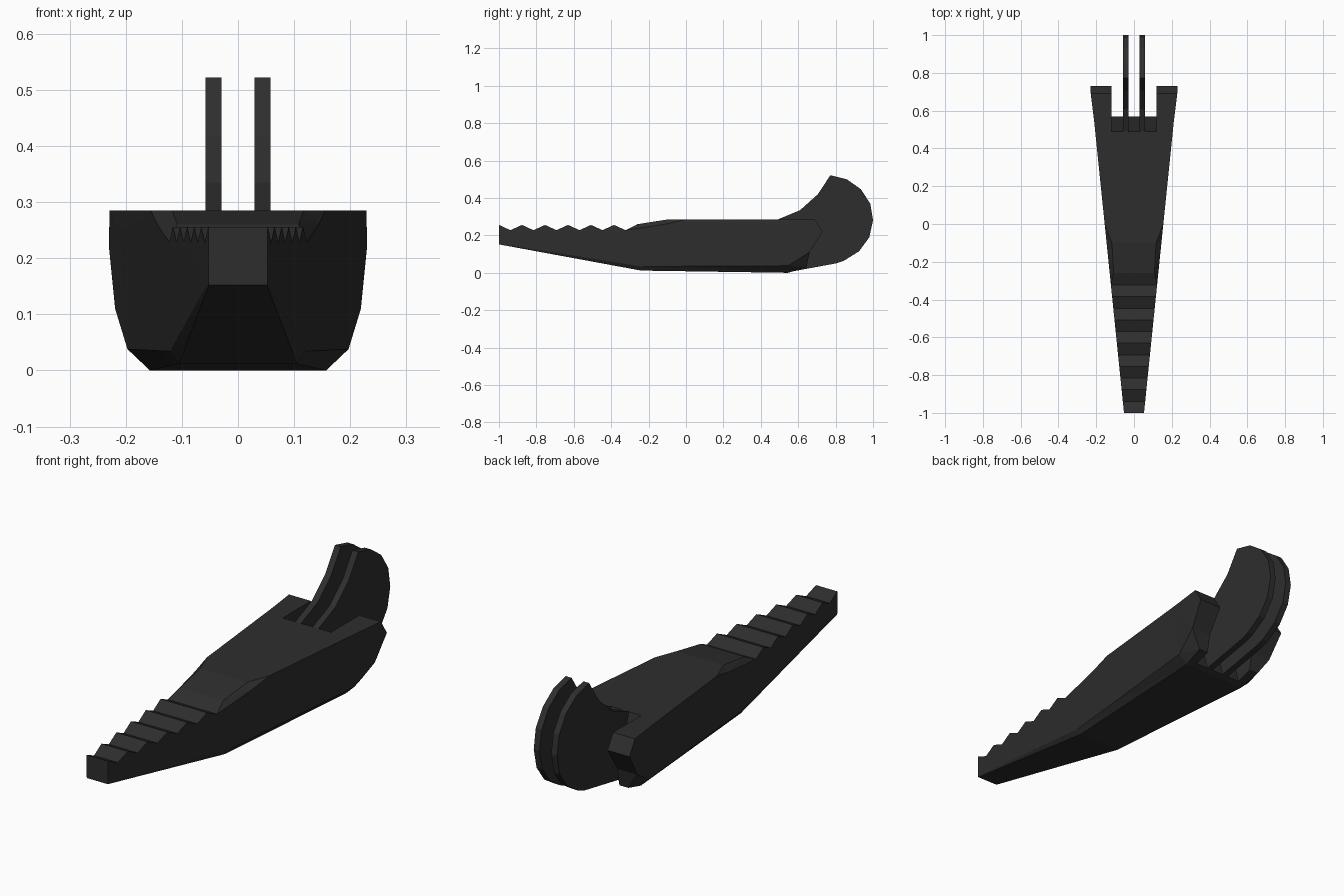
import bpy, bmesh

if "Cube" in bpy.data.objects:
    bpy.data.objects.remove(bpy.data.objects["Cube"])

mat = bpy.data.materials.new("black_plastic")
mat.diffuse_color = (0.027, 0.027, 0.027, 1)
mat.use_nodes = True
mat.node_tree.nodes["Principled BSDF"].inputs["Base Color"].default_value = mat.diffuse_color


def finish(name, bm):
    bmesh.ops.remove_doubles(bm, verts=bm.verts, dist=1e-5)
    bmesh.ops.recalc_face_normals(bm, faces=bm.faces)
    me = bpy.data.meshes.new(name)
    bm.to_mesh(me)
    bm.free()
    me.materials.append(mat)
    ob = bpy.data.objects.new(name, me)
    bpy.context.collection.objects.link(ob)
    return ob


def prism(name, profile, x0, x1):
    """Extrude a (y, z) side profile from x0 to x1."""
    bm = bmesh.new()
    f = bm.faces.new([bm.verts.new((x0, y, z)) for y, z in profile])
    r = bmesh.ops.extrude_face_region(bm, geom=[f])
    vs = [v for v in r["geom"] if isinstance(v, bmesh.types.BMVert)]
    bmesh.ops.translate(bm, verts=vs, vec=(x1 - x0, 0, 0))
    return finish(name, bm)


def lerp_table(y, table):
    """Interpolate rows of (y, values...)."""
    for a, b in zip(table, table[1:]):
        if y <= b[0] + 1e-9:
            t = (y - a[0]) / (b[0] - a[0])
            return [p + (q - p) * t for p, q in zip(a[1:], b[1:])]
    return list(table[-1][1:])


# Lower hull: y, lower side width, lower side height, bottom width, bottom height
LOWER = [(-1, .053, .157, .052, .152),
         (-.24, .121, .034, .105, .012),
         (.545, .197, .038, .157, 0)]


def ring(y, zt, zs, xt=None):
    w = .053 + (y + 1) * .1023
    wl, zl, wb, zb = lerp_table(y, LOWER)
    return [(w if xt is None else xt, y, zt), (w, y, zs), (wl, y, zl), (wb, y, zb)]


# Body: tapered loft with serrated grip at the front
rings = []
for i in range(12):
    y = -1 + i * .0615
    rings.append(ring(y, .256 if i % 2 == 0 else .228, .215))
rings += [ring(-.26, .26, .238, .108), ring(-.24, .263, .24, .109),
          ring(-.1, .285, .262, .117), ring(0, .285, .275)]
r = ring(.545, .285, .25)
rings.append(r)
rings.append([(.229, .69, .285), (.23, .73, .22), (.219, .66, .11), (.165, .645, .03)])

bm = bmesh.new()
loops = []
for r in rings:
    pts = r + [(-x, y, z) for x, y, z in reversed(r)]
    loops.append([bm.verts.new(p) for p in pts])
for a, b in zip(loops, loops[1:]):
    for k in range(8):
        n = (k + 1) % 8
        bm.faces.new((a[k], a[n], b[n], b[k]))
bm.faces.new(loops[0])
e = loops[-1]
for k in range(3):
    bm.faces.new((e[k], e[k + 1], e[6 - k], e[7 - k]))
bmesh.ops.triangulate(bm, faces=[f for f in bm.faces if len(f.verts) == 4])
body = finish("body", bm)

# Notch between the two rear arms
cutter = prism("notch_cutter", [(.476, .335), (.584, -.045), (.9, -.045), (.9, .335)], -.12, .12)
cutter.hide_render = True
cutter.hide_viewport = True
mod = body.modifiers.new("notch", 'BOOLEAN')
mod.operation = 'DIFFERENCE'
mod.solver = 'EXACT'
mod.object = cutter

# Two curved rear fins
FIN = [(.45, .27), (.49, .285), (.61, .335), (.705, .42), (.772, .522), (.86, .5),
       (.935, .447), (.985, .37), (1, .28), (.98, .19), (.925, .115), (.845, .065),
       (.8, .05), (.55, .004), (.5, .02)]
for side, name in ((1, "fin_right"), (-1, "fin_left")):
    prism(name, FIN, side * .029, side * .058)
